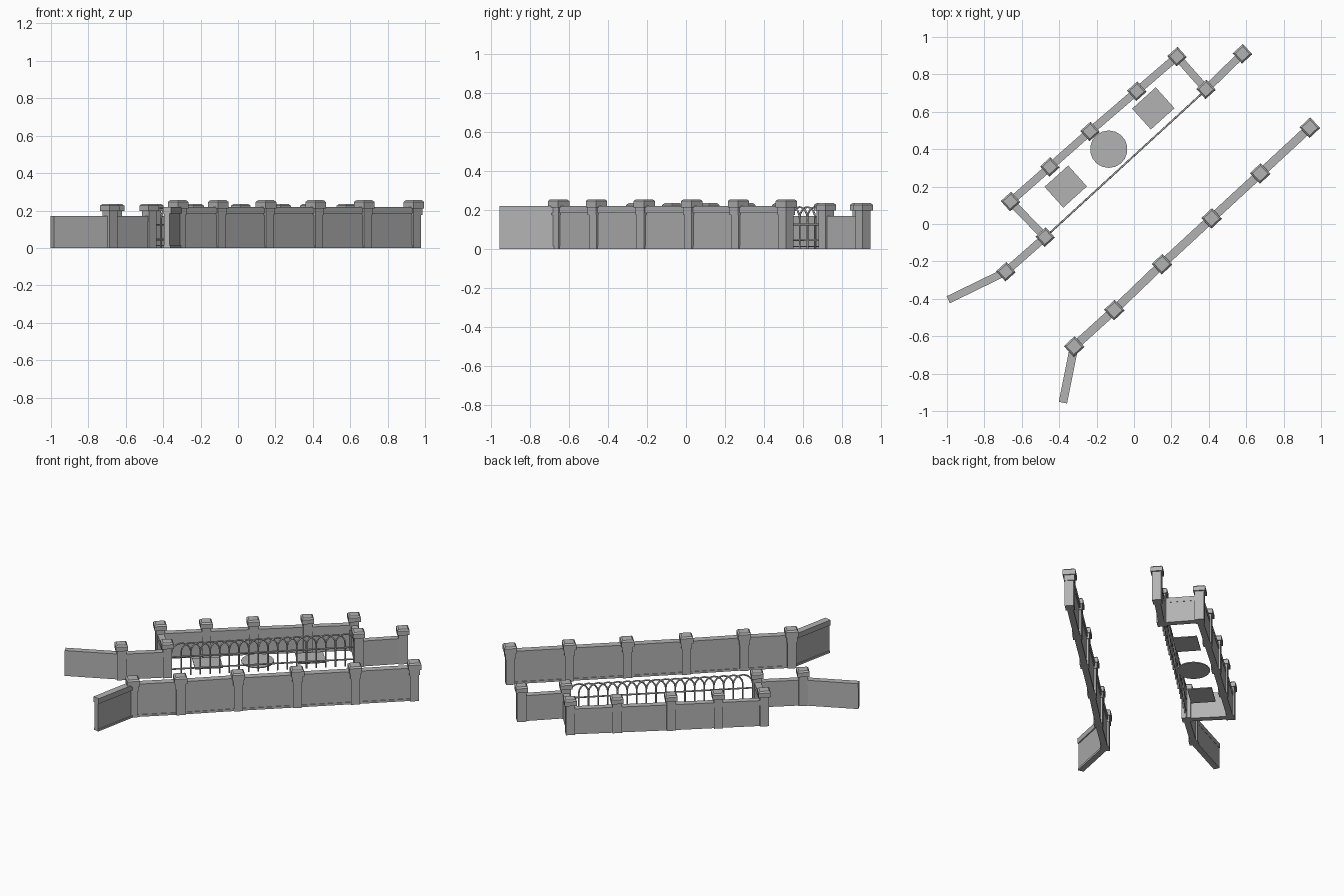
import bpy, bmesh, math
from mathutils import Vector, Matrix

if "Cube" in bpy.data.objects:
    bpy.data.objects.remove(bpy.data.objects["Cube"])

stone = bpy.data.materials.new("grey stone")
stone.diffuse_color = (0.45, 0.45, 0.45, 1)
stone.use_nodes = True
stone.node_tree.nodes["Principled BSDF"].inputs["Base Color"].default_value = stone.diffuse_color


def finish(name, bm):
    me = bpy.data.meshes.new(name)
    bm.to_mesh(me)
    bm.free()
    me.materials.append(stone)
    ob = bpy.data.objects.new(name, me)
    bpy.context.collection.objects.link(ob)
    return ob


def box(bm, cx, cy, ang, length, width, z0, z1):
    m = (Matrix.Translation((cx, cy, (z0 + z1) / 2)) @ Matrix.Rotation(ang, 4, 'Z')
         @ Matrix.Diagonal((length, width, z1 - z0, 1)))
    return bmesh.ops.create_cube(bm, size=1, matrix=m)["verts"]


def wall(name, a, b, layers):
    """Straight wall between two plan points; layers are (thickness, z0, z1)."""
    a, b = Vector(a), Vector(b)
    d, c = b - a, (a + b) / 2
    bm = bmesh.new()
    for t, z0, z1 in layers:
        box(bm, c.x, c.y, math.atan2(d.y, d.x), d.length, t, z0, z1)
    finish(name, bm)


def post(name, p, ang, layers):
    """Square post; layers are (side, z0, z1), the last one gets a chamfered top."""
    bm = bmesh.new()
    for s, z0, z1 in layers:
        vs = box(bm, p[0], p[1], ang, s, s, z0, z1)
    top = max(v.co.z for v in vs)
    edges = [e for e in bm.edges if all(v in vs and v.co.z > top - 1e-5 for v in e.verts)]
    bmesh.ops.bevel(bm, geom=edges, offset=0.009, segments=1, affect='EDGES')
    finish(name, bm)


# Long front wall with coping, plinth and tall capped posts
TALL_WALL = [(0.030, 0.0, 0.19), (0.045, 0.185, 0.22), (0.038, 0.0, 0.014)]
TALL_POST = [(0.055, 0, 0.18), (0.064, 0.175, 0.215), (0.078, 0.212, 0.255)]
front = [(0.94, 0.515), (0.675, 0.27), (0.415, 0.03), (0.15, -0.215),
         (-0.105, -0.46), (-0.32, -0.655)]
for i, p in enumerate(front):
    post(f"front_post_{i}", p, math.radians(43), TALL_POST)
for i, (a, b) in enumerate(zip(front, front[1:] + [(-0.38, -0.955)])):
    wall(f"front_wall_{i}", a, b, TALL_WALL)

# Enclosure behind it, with side walls and wings
LOW_WALL = [(0.038, 0.0, 0.14), (0.041, 0.138, 0.17)]
LOW_POST = [(0.056, 0, 0.20), (0.074, 0.197, 0.235)]
enclosure = [(-0.685, -0.255), (-0.475, -0.07), (-0.66, 0.12), (-0.45, 0.305),
             (-0.235, 0.495), (0.015, 0.71), (0.23, 0.895), (0.385, 0.72), (0.58, 0.91)]
for i, p in enumerate(enclosure):
    post(f"enclosure_post_{i}", p, math.radians(42), LOW_POST)
for i, (a, b) in enumerate(zip([(-0.993, -0.405)] + enclosure, enclosure)):
    wall(f"enclosure_wall_{i}", a, b, LOW_WALL)

# Flat garden beds: two squares and a disc
for i, (x, y) in enumerate([(-0.365, 0.2), (0.103, 0.618)]):
    bm = bmesh.new()
    box(bm, x, y, math.radians(42), 0.17, 0.15, 0.010, 0.016)
    finish(f"square_bed_{i}", bm)
bm = bmesh.new()
bmesh.ops.create_cone(bm, cap_ends=True, segments=18, radius1=0.1, radius2=0.1, depth=0.006,
                      matrix=Matrix.Translation((-0.135, 0.4, 0.013)))
finish("round_bed", bm)

# Fence of overlapping hoops with two rails
cu = bpy.data.curves.new("hoop_fence", 'CURVE')
cu.dimensions = '3D'
cu.bevel_depth = 0.005
cu.bevel_resolution = 1
cu.use_fill_caps = True
cu.materials.append(stone)
start, end = Vector((-0.455, -0.052)), Vector((0.37, 0.704))
N = 19


def rod(pts):
    s = cu.splines.new('POLY')
    s.points.add(len(pts) - 1)
    for pt, (t, z) in zip(s.points, pts):
        q = start.lerp(end, t)
        pt.co = (q.x, q.y, z, 1)


r = (end - start).length / N
for i in range(N - 1):
    arc = [((i + 1 - math.cos(math.pi * k / 8)) / N, 0.215 - r + r * math.sin(math.pi * k / 8))
           for k in range(9)]
    rod([(i / N, 0.0)] + arc + [((i + 2) / N, 0.0)])
for z in (0.045, 0.125):
    rod([(0, z), (1, z)])
fence = bpy.data.objects.new("hoop_fence", cu)
bpy.context.collection.objects.link(fence)
